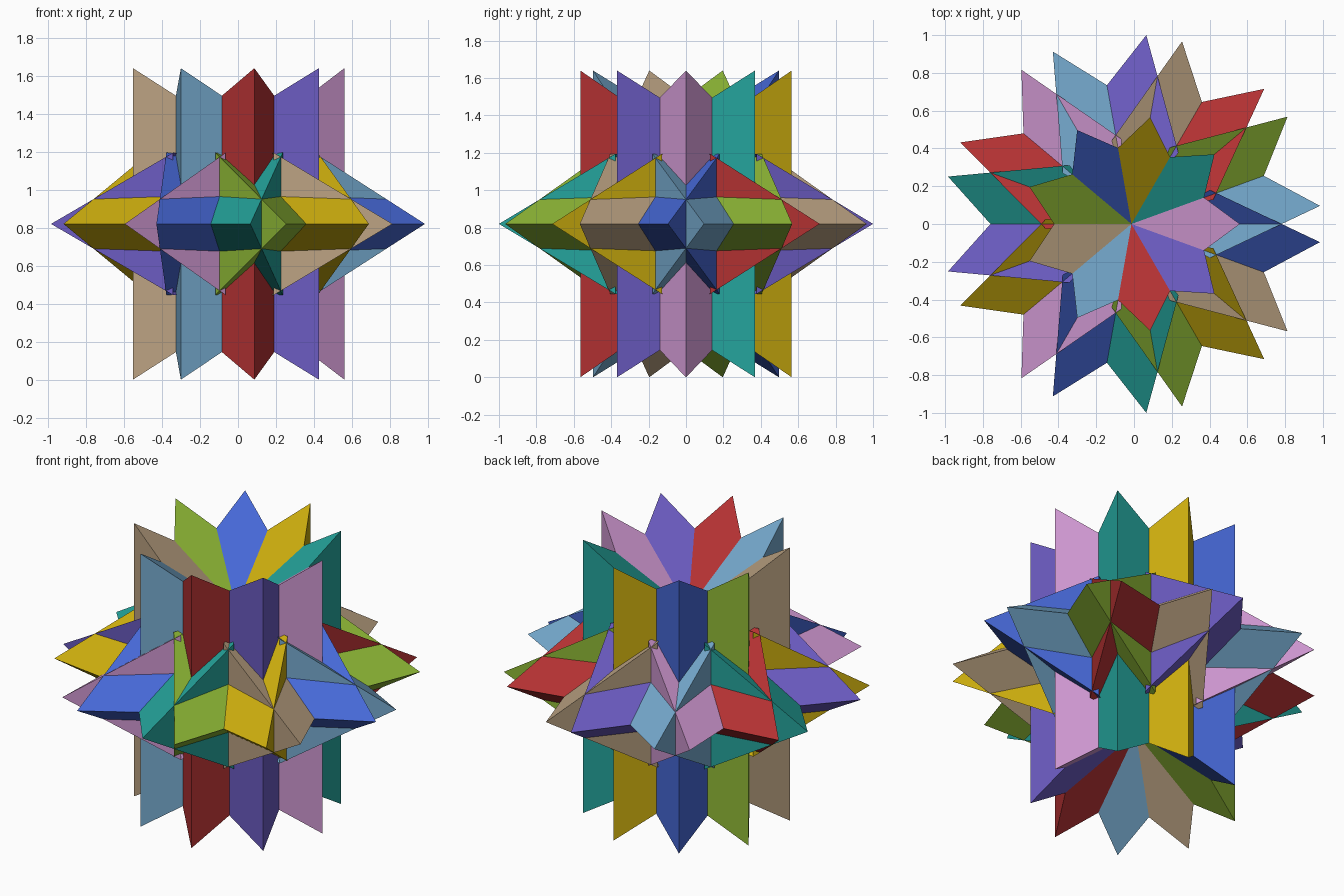
import bpy, bmesh, math
from mathutils import Vector
from mathutils.geometry import intersect_line_plane

cube = bpy.data.objects.get("Cube")
if cube:
    bpy.data.objects.remove(cube, do_unlink=True)

MID_Z = 0.82        # height of the mirror plane
SHIFT_X = -0.0137   # nine-fold axis, so that the bounding box is centred

# One colour per arm, in order around the axis (sRGB)
COLOURS = [
    ("pink", (208, 152, 210)), ("teal", (36, 163, 155)), ("yellow", (205, 174, 14)),
    ("blue", (70, 104, 214)), ("green", (141, 182, 53)), ("tan", (187, 162, 130)),
    ("light_blue", (117, 169, 205)), ("red", (178, 49, 50)), ("purple", (107, 91, 193)),
]


def linear(c):
    c /= 255
    return c / 12.92 if c <= 0.04045 else ((c + 0.055) / 1.055) ** 2.4


def make_material(name, rgb):
    m = bpy.data.materials.new(name)
    col = tuple(linear(c) for c in rgb) + (1.0,)
    m.diffuse_color = col
    m.use_nodes = True
    bsdf = next(n for n in m.node_tree.nodes if n.type == 'BSDF_PRINCIPLED')
    bsdf.inputs["Base Color"].default_value = col
    return m


def polar(r, deg, z=0.0):
    a = math.radians(deg)
    return Vector((r * math.cos(a), r * math.sin(a), z))


def flip(p):
    return Vector((p.x, p.y, -p.z))


def build(name, polys, mat):
    """polys: list of (points, outward hint vector)"""
    bm = bmesh.new()
    for pts, out in polys:
        f = bm.faces.new([bm.verts.new(p) for p in pts])
        f.normal_update()
        if f.normal.dot(out) < 0:
            f.normal_flip()
    bmesh.ops.remove_doubles(bm, verts=bm.verts, dist=1e-5)
    me = bpy.data.meshes.new(name)
    bm.to_mesh(me)
    bm.free()
    me.materials.append(mat)
    ob = bpy.data.objects.new(name, me)
    ob.location = (SHIFT_X, 0, MID_Z)
    bpy.context.collection.objects.link(ob)


UP, DOWN = Vector((0, 0, 1)), Vector((0, 0, -1))


# Vertical arm of the star column: sunken kite at each end and two walls
def column_arm(name, ang, mat):
    hub = Vector((0, 0, 0.38))
    tip = polar(0.574, ang, 0.82)
    left, right = polar(0.409, ang + 20, 0.675), polar(0.409, ang - 20, 0.675)
    kite = [hub, right, tip, left]
    polys = [(kite, UP), ([flip(p) for p in kite], DOWN)]
    for side, d in ((left, 53), (right, -53)):
        polys.append(([side, tip, flip(tip), flip(side)], polar(1, ang + d)))
    build(name, polys, mat)


# Horizontal spike: sloping face above and below, upright triangle in the notch
def spike(name, c, s, mat):
    tip = polar(1.003, c + 5.5 * s)
    valley = polar(0.746, c + 20 * s)
    horn = polar(0.452, c - 23.5 * s, 0.375)
    normal = (tip - valley).cross(horn - valley)

    def on_slope(r, deg):
        p = polar(r, deg)
        return intersect_line_plane(p, p + UP, valley, normal)

    slope = [tip, valley, on_slope(0.3, c + 20 * s), on_slope(0.3, c - 20 * s), horn]
    build(name, [
        (slope, UP),
        ([flip(p) for p in slope], DOWN),
        ([tip, horn, flip(horn)], polar(1, c - 64 * s)),
    ], mat)


for k, (colour, rgb) in enumerate(COLOURS):
    mat = make_material(colour, rgb)
    column_arm(f"column_arm_{colour}", 40 * k, mat)
    for s, label in ((1, "a"), (-1, "b")):
        spike(f"spike_{colour}_{label}", 40 * k + 120 * s, s, mat)
